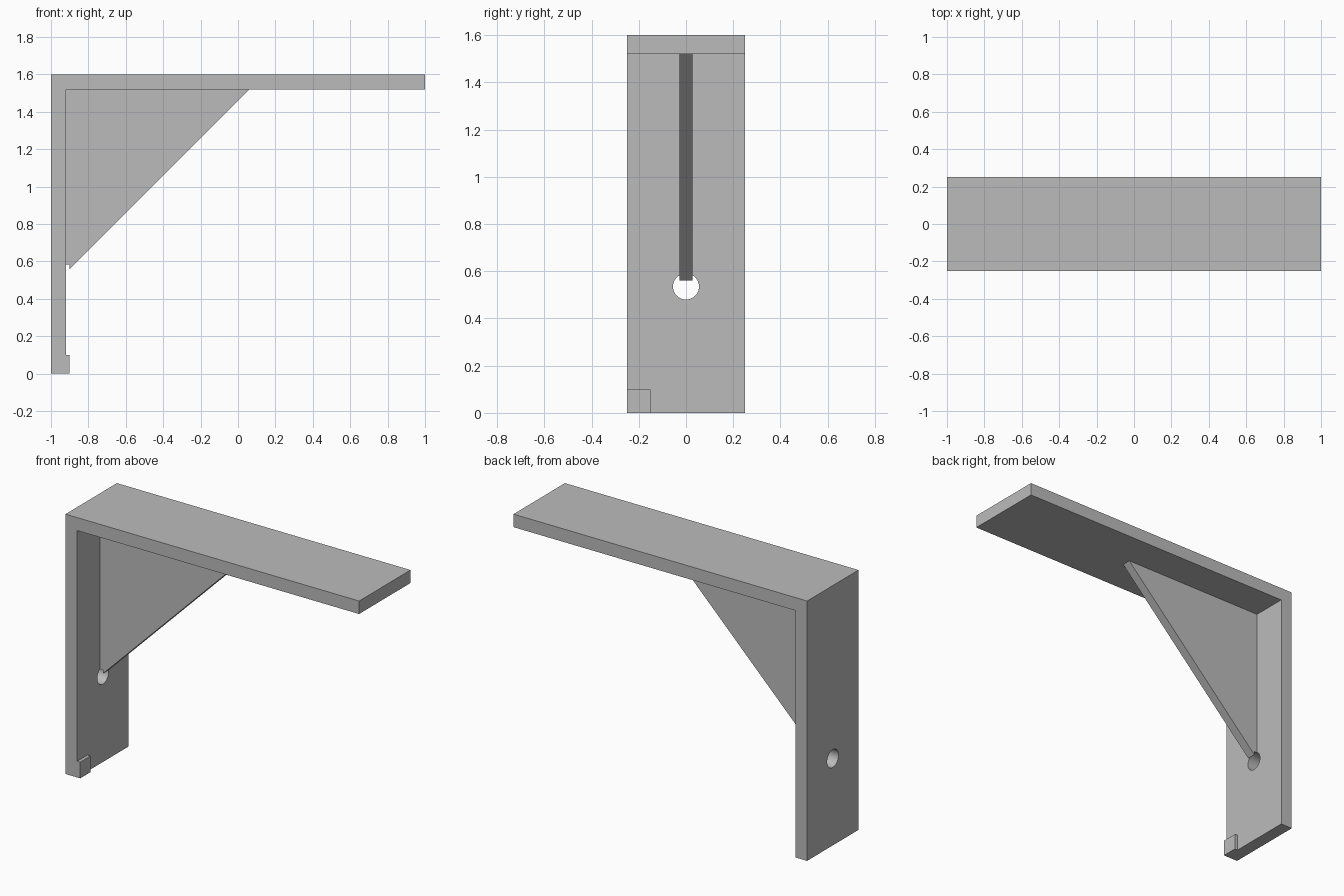
import bpy
import bmesh
from math import radians
from mathutils import Matrix

cube = bpy.data.objects.get("Cube")
if cube:
    bpy.data.objects.remove(cube, do_unlink=True)

# Single grey material
grey = bpy.data.materials.new("plain_grey")
grey.use_nodes = True
colour = (0.5, 0.5, 0.5, 1)
grey.diffuse_color = colour
grey.node_tree.nodes["Principled BSDF"].inputs["Base Color"].default_value = colour

LEFT, RIGHT, TOP = -1.0, 1.0, 1.6
DEPTH, THICK = 0.25, 0.08
INNER_X, INNER_Z = LEFT + THICK, TOP - THICK


def add_object(name, bm):
    bmesh.ops.recalc_face_normals(bm, faces=bm.faces)
    mesh = bpy.data.meshes.new(name)
    bm.to_mesh(mesh)
    bm.free()
    mesh.materials.append(grey)
    obj = bpy.data.objects.new(name, mesh)
    bpy.context.collection.objects.link(obj)
    return obj


def extrude_profile(name, points, y0, y1):
    """Extrude an x-z outline from y0 to y1."""
    bm = bmesh.new()
    face = bm.faces.new([bm.verts.new((x, y0, z)) for x, z in points])
    grown = bmesh.ops.extrude_face_region(bm, geom=[face])["geom"]
    verts = [v for v in grown if isinstance(v, bmesh.types.BMVert)]
    bmesh.ops.translate(bm, verts=verts, vec=(0, y1 - y0, 0))
    return add_object(name, bm)


def combine(obj, other, operation):
    """Apply an exact boolean to obj."""
    mod = obj.modifiers.new(operation.lower(), "BOOLEAN")
    mod.operation = operation
    mod.object = other
    mod.solver = "EXACT"
    bpy.context.view_layer.objects.active = obj
    bpy.ops.object.modifier_apply(modifier=mod.name)


# Wall plate and shelf arm in one L-shaped piece
bracket = extrude_profile("wall_plate_and_arm", [
    (LEFT, 0), (INNER_X, 0), (INNER_X, INNER_Z),
    (RIGHT, INNER_Z), (RIGHT, TOP), (LEFT, TOP)], -DEPTH, DEPTH)

# Small corner tab at the foot of the plate
tab = extrude_profile("corner_tab", [
    (-0.96, 0), (-0.9, 0), (-0.9, 0.1), (-0.96, 0.1)], -DEPTH, -0.15)

# Diagonal gusset, sunk slightly into both arms
SINK = 0.02
gusset = extrude_profile("gusset", [
    (INNER_X - SINK, 0.54 - SINK), (0.06 + SINK, INNER_Z + SINK),
    (INNER_X - SINK, INNER_Z + SINK)], -0.028, 0.028)

# Screw hole, which also notches the tip of the gusset
bm = bmesh.new()
bmesh.ops.create_cone(
    bm, cap_ends=True, segments=48, radius1=0.055, radius2=0.055, depth=0.2,
    matrix=Matrix.Translation((-1.0, 0, 0.535)) @ Matrix.Rotation(radians(90), 4, "Y"))
hole = add_object("hole_cutter", bm)
hole.hide_render = True

combine(bracket, tab, "UNION")
combine(bracket, gusset, "UNION")
combine(bracket, hole, "DIFFERENCE")
for helper in (tab, gusset, hole):
    bpy.data.objects.remove(helper, do_unlink=True)

# Smooth hole wall with crisp edges elsewhere
bracket.name = "shelf_bracket"
bpy.ops.object.select_all(action="DESELECT")
bracket.select_set(True)
bpy.context.view_layer.objects.active = bracket
bpy.ops.object.shade_smooth_by_angle(angle=radians(30))
